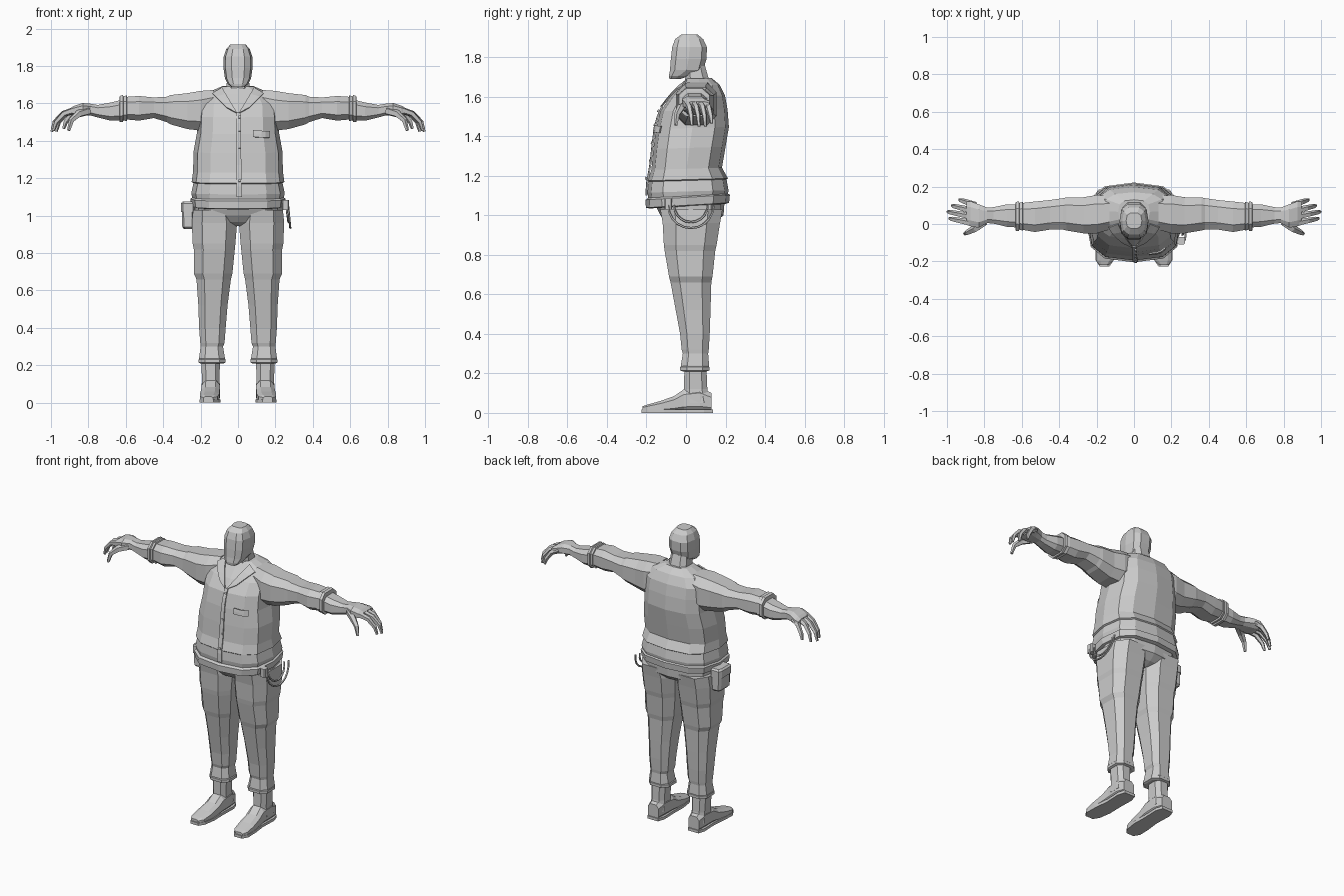
import bpy, math
from mathutils import Vector
from mathutils.bvhtree import BVHTree

grey = bpy.data.materials.new("light grey")
grey.diffuse_color = (0.6, 0.6, 0.6, 1)


def make(name, verts, faces, mirror=False, solid=0):
    me = bpy.data.meshes.new(name)
    me.from_pydata(verts, [], faces)
    me.materials.append(grey)
    ob = bpy.data.objects.new(name, me)
    bpy.context.collection.objects.link(ob)
    if solid:
        ob.modifiers.new("thickness", 'SOLIDIFY').thickness = solid
    if mirror:
        ob.modifiers.new("mirror", 'MIRROR').use_mirror_merge = False
    return ob


def skin(rings, n):
    """Faces joining consecutive rings of n points, with end caps."""
    f = [tuple(reversed(range(n))), tuple(range((rings - 1) * n, rings * n))]
    for r in range(rings - 1):
        for i in range(n):
            j = (i + 1) % n
            f.append((r * n + i, r * n + j, (r + 1) * n + j, (r + 1) * n + i))
    return f


def loft(name, axis, rows, n=8, e=0.7, half=True, tilt=0, mirror=False):
    """Rows are (position, a0, a1, b0, b1): a rounded box section along an axis."""
    verts = []
    for t, a0, a1, b0, b1 in rows:
        for i in range(n):
            w = 2 * math.pi * (i + (0.5 if half else 0)) / n
            c, s = math.cos(w), math.sin(w)
            k = math.cos(math.pi / n) ** e if half else 1
            c = math.copysign(abs(c) ** e, c) / k if abs(c) > 1e-6 else 0
            s = math.copysign(abs(s) ** e, s) / k if abs(s) > 1e-6 else 0
            a = (a0 + a1) / 2 + c * (a1 - a0) / 2
            b = (b0 + b1) / 2 + s * (b1 - b0) / 2
            verts.append({'z': (a, b, t + tilt * b), 'x': (t, a, b), 'y': (a, t, b)}[axis])
    return make(name, verts, skin(len(rows), n), mirror)


def tube(name, path, radii, n=5, mirror=False):
    pts, verts = [Vector(p) for p in path], []
    for i, p in enumerate(pts):
        d = pts[min(i + 1, len(pts) - 1)] - pts[max(i - 1, 0)]
        q = d.to_track_quat('Z', 'Y')
        for k in range(n):
            w = 2 * math.pi * k / n
            verts.append(p + q @ Vector((math.cos(w), math.sin(w), 0)) * radii[i])
    return make(name, verts, skin(len(pts), n), mirror)


def sym(z, hw, y0, y1):
    return (z, -hw, hw, y0, y1)


# Jacket body, with a fold ridge above the hem
jacket = loft("jacket_body", 'z', [
    sym(1.055, .235, -.185, .205), sym(1.12, .25, -.195, .215), sym(1.175, .238, -.19, .205),
    sym(1.18, .248, -.195, .212), sym(1.235, .24, -.175, .182), sym(1.34, .238, -.165, .20),
    sym(1.44, .22, -.152, .217), sym(1.53, .215, -.13, .21), sym(1.60, .21, -.08, .197),
    sym(1.655, .165, -.03, .17), sym(1.69, .085, .0, .13)], n=12, half=False, tilt=.03)
loft("jacket_hem", 'z', [sym(1.045, .23, -.185, .20), sym(1.05, .25, -.203, .218),
                         sym(1.09, .255, -.205, .222), sym(1.1, .24, -.19, .205)],
     n=12, half=False, tilt=.06)

# Garment panels draped on the jacket front
bvh = BVHTree.FromObject(jacket, bpy.context.evaluated_depsgraph_get())


def panel(name, corners, gap=.006, m=4, mirror=False):
    a, b, c, d = [Vector(p) for p in corners]
    verts = []
    for i in range(m + 1):
        for j in range(m + 1):
            u, v = i / m, j / m
            p = a.lerp(b, u).lerp(d.lerp(c, u), v)
            hit = bvh.ray_cast(Vector((p.x, -1, p.y)), Vector((0, 1, 0)))[0]
            verts.append((p.x, (hit.y if hit else 0) - gap, p.y))
    faces = [(i * (m + 1) + j, (i + 1) * (m + 1) + j, (i + 1) * (m + 1) + j + 1,
              i * (m + 1) + j + 1) for i in range(m) for j in range(m)]
    make(name, verts, faces, mirror, -.008)


panel("placket", [(-.008, 1.1), (.02, 1.1), (.012, 1.55), (-.008, 1.55)], .004, 8)
panel("lapel", [(.004, 1.545), (.06, 1.575), (.135, 1.65), (.085, 1.68)], .008, mirror=True)
panel("pocket_flap", [(.08, 1.42), (.165, 1.415), (.165, 1.45), (.08, 1.455)], .016)
for z in (1.18, 1.27, 1.36, 1.45, 1.52):
    panel("button", [(.002, z), (.014, z), (.014, z + .012), (.002, z + .012)], .009, 1)

# Head and neck
loft("neck", 'z', [sym(1.63, .085, .0, .15), sym(1.69, .062, -.005, .115),
                   sym(1.76, .055, -.01, .095)], n=8)
loft("head", 'z', [
    sym(1.688, .035, -.085, -.03), sym(1.705, .055, -.088, .02), sym(1.735, .07, -.084, .09),
    sym(1.79, .078, -.08, .107), sym(1.85, .077, -.073, .109), sym(1.89, .063, -.058, .09),
    sym(1.914, .042, -.025, .06)], n=10, half=False, tilt=0)

# Hips and legs
loft("hips", 'z', [sym(.945, .06, -.06, .11), sym(.965, .19, -.10, .15), sym(1.0, .235, -.13, .19),
                   sym(1.07, .235, -.165, .195)], n=12, half=False)
loft("trouser_leg", 'z', [
    (.215, .072, .205, -.022, .112), (.24, .07, .208, -.026, .117), (.30, .08, .2, -.016, .112),
    (.32, .072, .202, -.022, .115), (.40, .066, .208, -.03, .12), (.52, .056, .212, -.052, .124),
    (.66, .038, .222, -.078, .128), (.69, .03, .236, -.086, .134), (.82, .017, .236, -.108, .148),
    (.85, .014, .242, -.112, .155), (.96, .005, .247, -.118, .172), (1.03, .02, .24, -.13, .185)],
    mirror=True)
loft("trouser_cuff", 'z', [(.21, .078, .2, -.015, .105), (.215, .066, .21, -.03, .118),
                           (.232, .066, .21, -.03, .118), (.245, .08, .2, -.015, .105)],
     mirror=True)

# Boots
loft("boot_shaft", 'z', [(.05, .096, .196, -.012, .122), (.12, .1, .192, -.01, .108),
                         (.24, .095, .198, -.008, .103)], mirror=True)
loft("boot_foot", 'y', [
    (-.22, .135, .185, .006, .034), (-.195, .11, .202, .004, .042), (-.13, .1, .204, .004, .06),
    (-.06, .098, .198, .004, .085), (-.01, .096, .194, .004, .12), (.07, .096, .196, .004, .13),
    (.13, .108, .186, .004, .10)], mirror=True)
sole = [(.13, -.226), (.185, -.226), (.207, -.19), (.205, -.11), (.195, -.02), (.199, .09),
        (.185, .136), (.108, .136), (.093, .09), (.096, -.02), (.094, -.11), (.106, -.19)]
make("boot_sole", [(x, y, z) for z in (0, .018) for x, y in sole], skin(2, 12), True)

# Sleeves with rolled cuffs
loft("sleeve", 'x', [
    (.13, -.03, .15, 1.50, 1.672), (.20, -.05, .155, 1.455, 1.667), (.27, -.05, .143, 1.463, 1.655),
    (.36, -.035, .142, 1.488, 1.645), (.38, -.03, .138, 1.50, 1.636), (.45, -.03, .128, 1.522, 1.632),
    (.53, -.043, .12, 1.508, 1.640), (.60, -.03, .112, 1.515, 1.635)], mirror=True)
loft("sleeve_cuff", 'x', [(.59, -.02, .10, 1.52, 1.63), (.595, -.036, .118, 1.505, 1.643),
                          (.612, -.03, .113, 1.51, 1.638), (.616, -.038, .12, 1.502, 1.645),
                          (.632, -.036, .118, 1.50, 1.64), (.634, -.02, .10, 1.515, 1.625)],
     mirror=True)

# Forearms, palms and fingers
loft("forearm", 'x', [(.60, -.02, .105, 1.51, 1.625), (.68, -.015, .105, 1.508, 1.605),
                      (.75, .002, .09, 1.525, 1.592), (.785, .005, .088, 1.535, 1.598),
                      (.83, -.02, .105, 1.538, 1.602), (.875, -.012, .122, 1.535, 1.588),
                      (.895, -.002, .118, 1.54, 1.575)], mirror=True)
for name, y0, y1, x1, tip in (("index", .005, .03, .99, 1.455), ("middle", .04, .066, 1.0, 1.45),
                              ("ring", .072, .098, .975, 1.45), ("little", .1, .13, .935, 1.465)):
    x0 = .872 if name != "little" else .85
    x = [x0 + (x1 - x0) * k for k in (0, .5, .85, .97)]
    y = [y0 + (y1 - y0) * k for k in (0, .5, .85, 1)]
    z = [1.565, 1.545, 1.50, tip]
    tube(name + "_finger", list(zip(x, y, z)), (.019, .016, .013, .008), mirror=True)
tube("thumb", [(.80, .01, 1.56), (.85, -.025, 1.545), (.89, -.045, 1.51), (.905, -.052, 1.455)],
     (.024, .021, .015, .009), mirror=True)

# Belt pouch on one hip, with its flap
loft("pouch", 'z', [(.93, -.29, -.235, -.03, .07), (.94, -.298, -.235, -.04, .08),
                    (1.06, -.302, -.235, -.04, .08), (1.07, -.295, -.235, -.035, .075)], e=.4)
loft("pouch_flap", 'z', [(1.02, -.306, -.23, -.045, .085), (1.066, -.306, -.23, -.045, .085),
                         (1.076, -.295, -.235, -.035, .075)], e=.4)

# Hanging loops on the other hip
for name, r, dx in (("outer_loop", .115, .268), ("inner_loop", .085, .258)):
    arc = [math.pi * (1 + k / 10) for k in range(11)]
    tube(name, [(dx - .012 * math.sin(w), .025 + r * math.cos(w), 1.05 + r * math.sin(w))
                for w in arc], [.006] * 11)
loft("loop_clip", 'z', [(1.03, .235, .272, -.11, -.07), (1.085, .235, .272, -.11, -.07)], e=.4)
